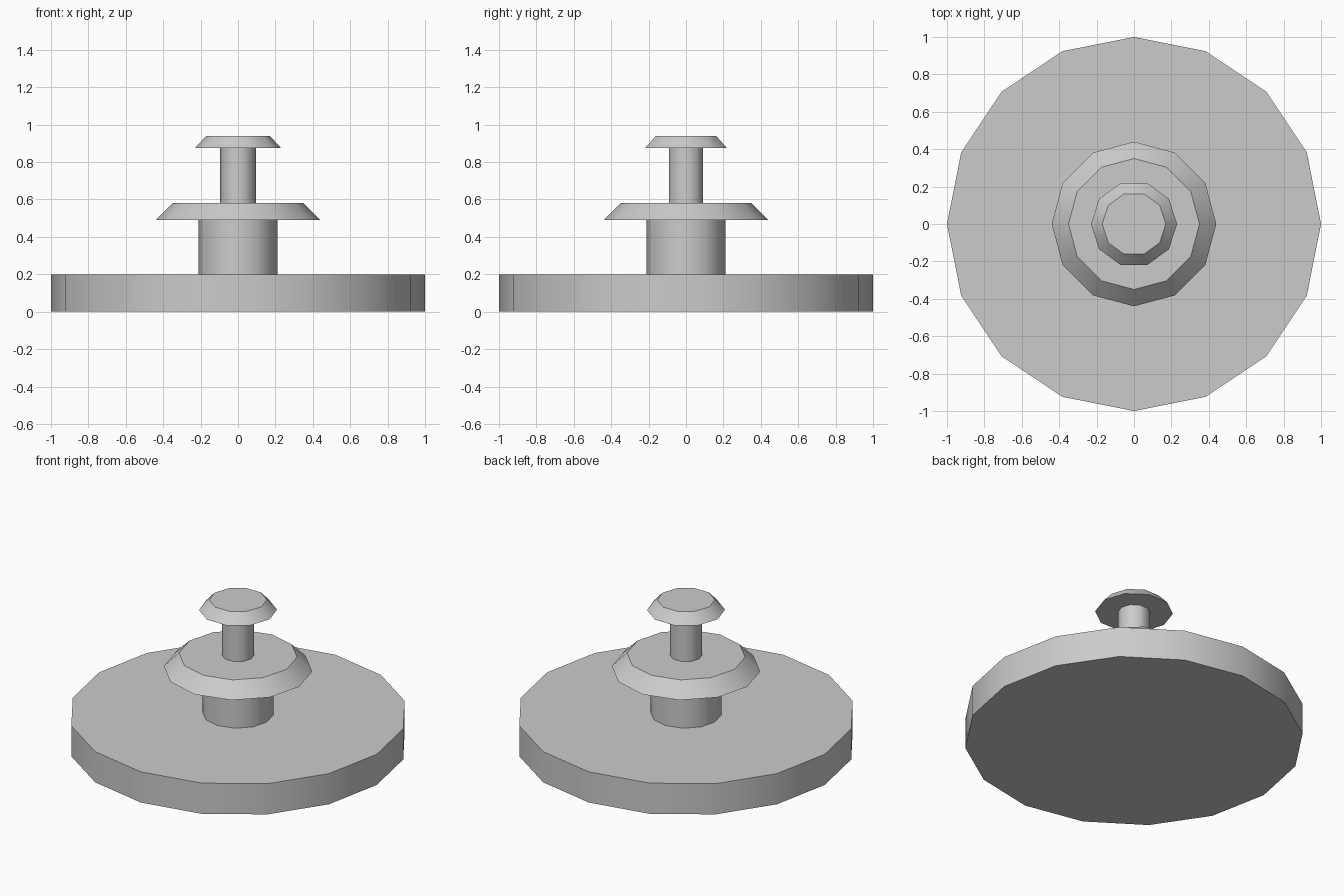
import bpy, bmesh, math

if "Cube" in bpy.data.objects:
    bpy.data.objects.remove(bpy.data.objects["Cube"])

def turned(name, sides, profile):
    """Revolve (radius, z) points into a closed faceted solid."""
    bm = bmesh.new()
    rings = []
    for r, z in profile:
        rings.append([bm.verts.new((r * math.cos(2 * math.pi * i / sides),
                                    r * math.sin(2 * math.pi * i / sides), z))
                      for i in range(sides)])
    for a, b in zip(rings, rings[1:]):
        for i in range(sides):
            j = (i + 1) % sides
            bm.faces.new((a[i], a[j], b[j], b[i]))
    bm.faces.new(rings[0][::-1])
    bm.faces.new(rings[-1])
    bmesh.ops.recalc_face_normals(bm, faces=bm.faces)
    mesh = bpy.data.meshes.new(name)
    bm.to_mesh(mesh)
    bm.free()
    ob = bpy.data.objects.new(name, mesh)
    bpy.context.collection.objects.link(ob)
    # Soft sides, crisp rims
    bpy.ops.object.select_all(action='DESELECT')
    ob.select_set(True)
    bpy.context.view_layer.objects.active = ob
    bpy.ops.object.shade_smooth_by_angle(angle=math.radians(40))
    return ob

# Wide round base
turned("base_disc", 16, [(1.0, 0.0), (1.0, 0.2)])
# Thick lower stem with its flared collar
turned("lower_stem_and_collar", 12,
       [(0.21, 0.2), (0.21, 0.49), (0.44, 0.49), (0.35, 0.58)])
# Thin upper stem with its flared cap
turned("upper_stem_and_cap", 10,
       [(0.095, 0.58), (0.095, 0.875), (0.23, 0.875), (0.17, 0.94)])
